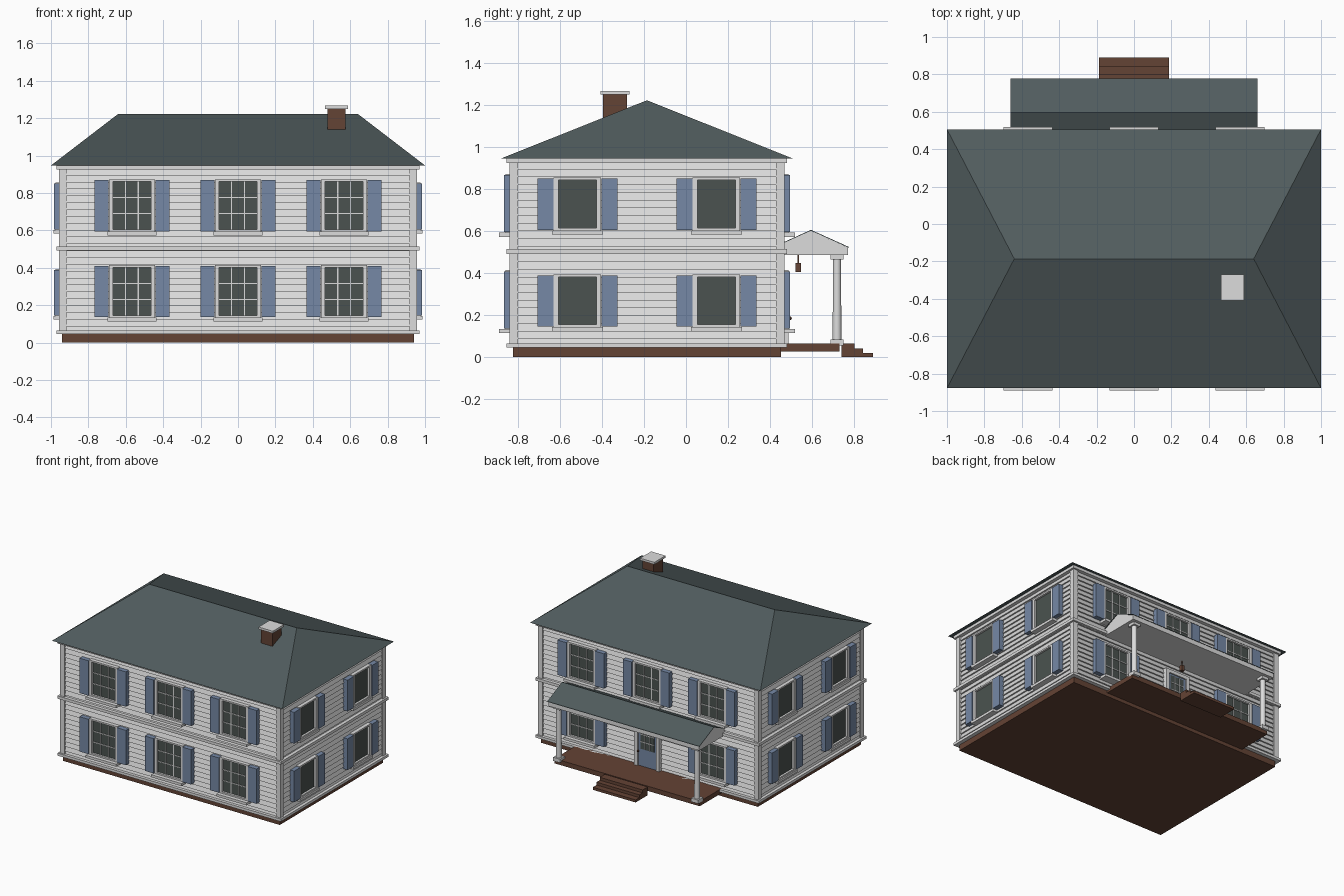
import bpy, bmesh, math
from mathutils import Matrix, Vector

old = bpy.data.objects.get("Cube")
if old:
    bpy.data.objects.remove(old, do_unlink=True)


def material(name, rgb):
    m = bpy.data.materials.new(name)
    m.use_nodes = True
    m.diffuse_color = (*rgb, 1)
    m.node_tree.nodes["Principled BSDF"].inputs["Base Color"].default_value = (*rgb, 1)
    return m


WHITE = material("white paint", (0.72, 0.72, 0.72))
ROOF = material("slate green roof", (0.082, 0.108, 0.112))
GLASS = material("dark glass", (0.07, 0.086, 0.08))
BLUE = material("blue paint", (0.18, 0.25, 0.38))
BROWN = material("brown brick", (0.127, 0.056, 0.035))

YC = -0.186              # centre line of the main block
HX, HY = 0.94, 0.638     # half size of the main block


def finish(name, bm, mat, matrix=None):
    bmesh.ops.recalc_face_normals(bm, faces=bm.faces)
    me = bpy.data.meshes.new(name)
    bm.to_mesh(me)
    bm.free()
    me.materials.append(mat)
    ob = bpy.data.objects.new(name, me)
    if matrix:
        ob.matrix_world = matrix
    bpy.context.collection.objects.link(ob)
    return ob


def boxes(name, mat, spans, matrix=None):
    """One object from boxes given as (x0, x1, y0, y1, z0, z1)."""
    bm = bmesh.new()
    for x0, x1, y0, y1, z0, z1 in spans:
        mid = Vector((x0 + x1, y0 + y1, z0 + z1)) / 2
        size = Matrix.Diagonal((x1 - x0, y1 - y0, z1 - z0, 1))
        bmesh.ops.create_cube(bm, size=1, matrix=Matrix.Translation(mid) @ size)
    return finish(name, bm, mat, matrix)


def block(name, mat, hx, hy, z0, z1):
    return boxes(name, mat, [(-hx, hx, YC - hy, YC + hy, z0, z1)])


def prism(name, mat, profile, hx):
    """Extrude a (y, z) profile along x."""
    bm = bmesh.new()
    face = bm.faces.new([bm.verts.new((-hx, y, z)) for y, z in profile])
    ext = bmesh.ops.extrude_face_region(bm, geom=[face])
    verts = [v for v in ext["geom"] if isinstance(v, bmesh.types.BMVert)]
    bmesh.ops.translate(bm, verts=verts, vec=(2 * hx, 0, 0))
    return finish(name, bm, mat)


# Foundation, trim bands and corner boards
block("foundation", BROWN, HX, HY, 0, 0.045)
for name, z0, z1 in (("base_trim", 0.045, 0.065), ("middle_trim", 0.492, 0.514),
                     ("cornice", 0.925, 0.947)):
    block(name, WHITE, HX + 0.03, HY + 0.03, z0, z1)
corners = []
for sx in (-1, 1):
    for sy in (-1, 1):
        xs = sorted((sx * 0.917, sx * 0.956))
        ys = sorted((YC + sy * 0.615, YC + sy * 0.654))
        corners.append((*xs, *ys, 0.06, 0.93))
boxes("corner_boards", WHITE, corners)

# Lapped siding: each board leans out towards its lower edge
bm = bmesh.new()
ROWS, Z0, Z1 = 24, 0.05, 0.93
step = (Z1 - Z0) / ROWS
previous = None
for i in range(ROWS):
    for z, out in ((Z0 + i * step, 0.011), (Z0 + (i + 1) * step, 0)):
        ring = [bm.verts.new((sx * (HX + out), YC + sy * (HY + out), z))
                for sx, sy in ((-1, -1), (1, -1), (1, 1), (-1, 1))]
        if previous:
            for k in range(4):
                n = (k + 1) % 4
                bm.faces.new((previous[k], previous[n], ring[n], ring[k]))
        previous = ring
finish("siding", bm, WHITE)

# Hipped roof
bm = bmesh.new()
eave = [bm.verts.new((sx, YC + sy * 0.692, 0.947))
        for sx, sy in ((-1, -1), (1, -1), (1, 1), (-1, 1))]
left, right = [bm.verts.new((x, YC, 1.223)) for x in (-0.64, 0.64)]
a, b, c, d = eave
for f in ((a, b, right, left), (b, c, right), (c, d, left, right), (d, a, left), (d, c, b, a)):
    bm.faces.new(f)
finish("main_roof", bm, ROOF)

# Chimney
boxes("chimney", BROWN, [(0.478, 0.575, -0.395, -0.282, 1.05, 1.25)])
boxes("chimney_cap", WHITE, [(0.464, 0.588, -0.408, -0.27, 1.25, 1.267)])


def wall(angle, distance):
    """Local frame of a wall: x along it, -y outward."""
    return (Matrix.Translation((0, YC, 0)) @ Matrix.Rotation(angle, 4, "Z")
            @ Matrix.Translation((0, -distance, 0)))


def window(name, matrix, u, z0, z1, half, panes):
    """Cased window between z0 and z1 with glass, sill and two shutters."""
    gh, t = half - 0.022, 0.012
    boxes(name + "_glass", GLASS, [(u - gh, u + gh, -0.02, 0, z0, z1)], matrix)
    frame = [(u - half, u - gh, -0.036, 0, z0 - t, z1 + t),
             (u + gh, u + half, -0.036, 0, z0 - t, z1 + t),
             (u - gh, u + gh, -0.036, 0, z1, z1 + t),
             (u - gh, u + gh, -0.036, 0, z0 - t, z0),
             (u - half - 0.008, u + half + 0.008, -0.066 if panes else -0.046, 0,
              z0 - 0.032, z0 - t)]
    if panes:
        for i in (1, 2):
            x = u - gh + 2 * gh * i / 3
            z = z0 + (z1 - z0) * i / 3
            frame.append((x - 0.003, x + 0.003, -0.025, 0, z0, z1))
            frame.append((u - gh, u + gh, -0.025, 0, z - 0.003, z + 0.003))
    boxes(name + "_frame", WHITE, frame, matrix)
    inner, outer = half + 0.001, half + 0.077
    boxes(name + "_shutters", BLUE,
          [(u - outer, u - inner, -0.043, -0.005, z0 - 0.01, z1 + 0.007),
           (u + inner, u + outer, -0.043, -0.005, z0 - 0.01, z1 + 0.007)], matrix)


front, back = wall(0, HY), wall(math.pi, HY)
for floor, z0, z1 in (("lower", 0.146, 0.402), ("upper", 0.605, 0.861)):
    for i, u in enumerate((-0.567, 0, 0.567)):
        window(f"front_{floor}_window_{i}", front, u, z0, z1, 0.124, True)
        if floor == "upper" or u:
            window(f"back_{floor}_window_{i}", back, u, z0, z1, 0.124, True)
for floor, z0, z1 in (("lower", 0.155, 0.382), ("upper", 0.615, 0.843)):
    for side, angle, sign in (("left", math.pi / 2, 1), ("right", -math.pi / 2, -1)):
        for i, y in enumerate((-0.331, 0.331)):
            window(f"{side}_{floor}_window_{i}", wall(angle, HX), sign * y,
                   z0, z1, 0.113, False)

# Back door
boxes("door", BLUE, [(-0.082, 0.082, -0.025, 0, 0.065, 0.39)], back)
boxes("door_glass", GLASS, [(-0.06, 0.06, -0.028, -0.02, 0.2, 0.375)], back)
bars = [(-0.108, -0.08, -0.036, 0, 0.065, 0.415), (0.08, 0.108, -0.036, 0, 0.065, 0.415),
        (-0.08, 0.08, -0.036, 0, 0.388, 0.415)]
for i in (1, 2):
    x, z = -0.06 + 0.04 * i, 0.2 + 0.058 * i
    bars.append((x - 0.003, x + 0.003, -0.032, -0.02, 0.2, 0.375))
    bars.append((-0.06, 0.06, -0.032, -0.02, z - 0.003, z + 0.003))
boxes("door_frame", WHITE, bars, back)
bm = bmesh.new()
bmesh.ops.create_icosphere(bm, subdivisions=2, radius=0.009,
                           matrix=Matrix.Translation((0.07, 0.495, 0.186)))
finish("door_knob", bm, BROWN)

# Porch deck and steps
boxes("porch_deck", BROWN, [(-0.63, 0.63, 0.44, 0.73, 0.028, 0.065)])
prism("porch_steps", BROWN, [(0.74, 0), (0.89, 0), (0.89, 0.02), (0.843, 0.02),
                             (0.843, 0.042), (0.803, 0.042), (0.803, 0.065), (0.74, 0.065)], 0.186)

# Porch roof: pediment body with thin roof plates
PEAK, EAVE, DROP = (0.595, 0.602), 0.177, 0.08
y, z = PEAK
prism("porch_pediment", WHITE, [(y - EAVE, z - DROP), (y - EAVE, 0.487), (y + EAVE, 0.487),
                                (y + EAVE, z - DROP), PEAK], 0.655)
prism("porch_roof", ROOF, [(y - EAVE, z - DROP), PEAK, (y + EAVE + 0.005, z - DROP - 0.002),
                           (y + EAVE + 0.005, z - DROP + 0.002), (y, z + 0.004),
                           (y - EAVE, z - DROP + 0.004)], 0.66)

# Porch columns
for side, x in (("left", 0.6), ("right", -0.6)):
    bm = bmesh.new()
    bmesh.ops.create_cone(bm, cap_ends=True, segments=20, radius1=0.021, radius2=0.019,
                          depth=0.42, matrix=Matrix.Translation((x, 0.719, 0.28)))
    col = finish(side + "_column", bm, WHITE)
    for poly in col.data.polygons:
        poly.use_smooth = len(poly.vertices) == 4
    boxes(side + "_column_blocks", WHITE,
          [(x - 0.03, x + 0.03, 0.689, 0.749, z0, z1) for z0, z1 in ((0.055, 0.083), (0.466, 0.488))])

# Hanging lantern
boxes("lantern", BROWN, [(-0.013, 0.013, 0.522, 0.548, 0.405, 0.448),
                         (-0.003, 0.003, 0.532, 0.538, 0.448, 0.488)])
